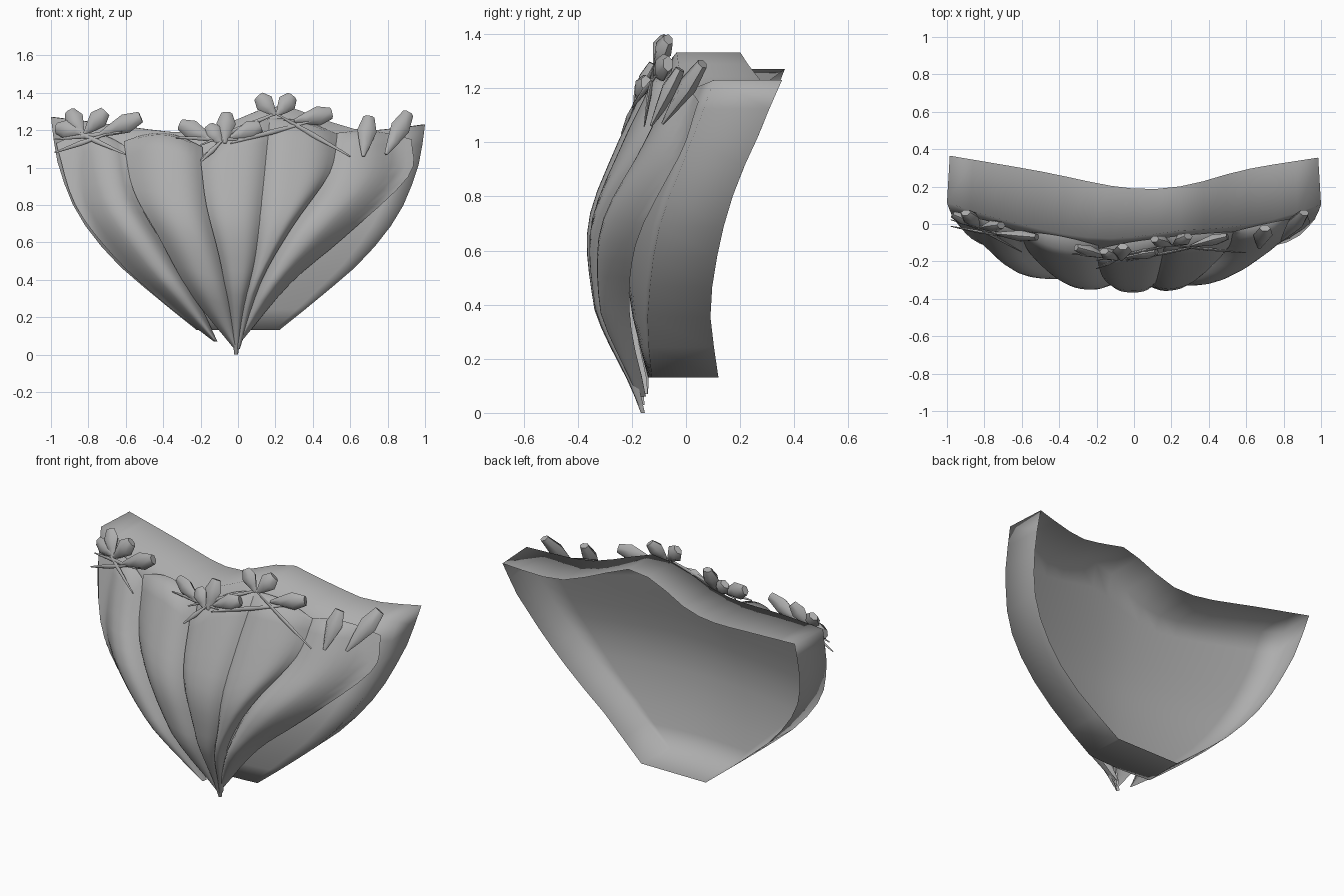
import bpy, bmesh, math
from mathutils import Vector

if "Cube" in bpy.data.objects:
    bpy.data.objects.remove(bpy.data.objects["Cube"])

mat = bpy.data.materials.new("plain_grey")
mat.diffuse_color = (0.42, 0.42, 0.42, 1)
mat.use_nodes = True
mat.node_tree.nodes["Principled BSDF"].inputs["Base Color"].default_value = mat.diffuse_color


def curve(pts, t):
    """Smooth interpolation through (key, value) points."""
    if t <= pts[0][0]:
        return pts[0][1]
    if t >= pts[-1][0]:
        return pts[-1][1]
    i = max(k for k in range(len(pts) - 1) if pts[k][0] <= t)

    def slope(k):
        a, b = pts[max(k - 1, 0)], pts[min(k + 1, len(pts) - 1)]
        return (b[1] - a[1]) / (b[0] - a[0])
    (x0, y0), (x1, y1) = pts[i], pts[i + 1]
    h = x1 - x0
    s = (t - x0) / h
    return ((2*s**3 - 3*s*s + 1) * y0 + (s**3 - 2*s*s + s) * h * slope(i)
            + (3*s*s - 2*s**3) * y1 + (s**3 - s*s) * h * slope(i + 1))


def make(name, bm, angle=180):
    me = bpy.data.meshes.new(name)
    bm.to_mesh(me)
    bm.free()
    me.materials.append(mat)
    ob = bpy.data.objects.new(name, me)
    bpy.context.collection.objects.link(ob)
    bpy.ops.object.select_all(action='DESELECT')
    ob.select_set(True)
    bpy.context.view_layer.objects.active = ob
    bpy.ops.object.shade_smooth_by_angle(angle=math.radians(angle))
    return ob


def grid(bm, rows):
    for a, b in zip(rows, rows[1:]):
        for i in range(len(a) - 1):
            bm.faces.new((a[i], a[i+1], b[i+1], b[i]))


# profiles: half width, wavy top, front depth, rim depth, drape depth
WIDTH = [(.13, .22), (.3, .43), (.5, .66), (.74, .85), (.97, .95), (1.1, .98), (1.25, 1)]
TOP = [(-1, 1.27), (-.6, 1.22), (-.35, 1.19), (-.15, 1.2), (.05, 1.28), (.22, 1.335),
       (.4, 1.28), (.6, 1.21), (.75, 1.2), (1, 1.23)]
FRONT = [(.13, -.14), (.4, -.205), (.7, -.225), (1, -.15), (1.2, -.085), (1.34, -.05)]
BACK = [(.13, .12), (.27, .1), (.4, .09), (.65, .13), (.85, .19), (1.03, .27), (1.23, .35)]
REAR_TOP = [(-1, .365), (-.5, .28), (-.1, .2), (.1, .187), (.3, .21), (.6, .29), (1, .355)]
DRAPE = [(0, -.165), (.1, -.205), (.3, -.305), (.4, -.34), (.7, -.36), (1, -.25),
         (1.2, -.155), (1.4, -.07)]


def shell_y(x, z):
    return curve(FRONT, z) + .18 * abs(x)**1.7


def drape_y(x, z):
    return curve(DRAPE, z) + .22 * x * x


# shell: front panel, then its border swept back as a rim, open at the rear
bm = bmesh.new()
N, M = 16, 10
rows = []
for j in range(M + 1):
    u = j / M
    z0 = .13 + 1.12 * u
    row = []
    for i in range(N + 1):
        x = (2 * i / N - 1) * curve(WIDTH, z0)
        z = z0 + u**4 * (curve(TOP, x) - 1.25)
        row.append(bm.verts.new((x, shell_y(x, z), z)))
    rows.append(row)
grid(bm, rows)
loop = ([r[0] for r in rows] + rows[-1][1:] + [r[-1] for r in rows[-2::-1]]
        + rows[0][-2:0:-1])
top_set = set(rows[-1])
back = []
for v in loop:
    x, y, z = v.co
    yb = curve(REAR_TOP, x) if v in top_set else curve(BACK, z)
    back.append(bm.verts.new((x * .985, yb, z)))
grid(bm, [loop + loop[:1], back + back[:1]])
bmesh.ops.recalc_face_normals(bm, faces=bm.faces)
make("shell", bm)


# draped petals: left edge, right edge (x, z) from tip to top, arch, depth shift,
# edge fold-back amount and its falloff on the left and right halves
def petal(name, left, right, arch, shift, bulge=.075, falloff=(3, 3)):
    bm = bmesh.new()
    R, C = 16, 12

    def edge(pts, t):
        keys = [k / (len(pts) - 1) for k in range(len(pts))]
        return [curve(list(zip(keys, [p[a] for p in pts])), t) for a in (0, 1)]
    rows = []
    for j in range(R + 2):
        t = min(j, R) / R
        (xl, zl), (xr, zr) = edge(left, t), edge(right, t)
        row = []
        for i in range(C + 1):
            s = i / C
            x = xl + (xr - xl) * s
            z = zl + (zr - zl) * s + arch * math.sin(math.pi * s) * t**3
            hump = abs(2 * s - 1)**falloff[s > .5]
            y = drape_y(x, z) + shift + bulge * hump * min(1, .3 + 3 * t)
            if z > .13:
                y = min(y, shell_y(x, z) - .012)
            if j > R:
                y, z = shell_y(x, z) - .008, z + .01
            row.append(bm.verts.new((x, y, z)))
        rows.append(row)
    grid(bm, rows)
    make(name, bm)


petal("petal_far_left",
      [(-.13, .07), (-.4, .28), (-.66, .52), (-.87, .8), (-.97, 1.12)],
      [(-.11, .07), (-.22, .3), (-.38, .56), (-.53, .82), (-.58, 1.09)], .07, .015, .11, (1.4, 3))
petal("petal_left",
      [(-.02, .03), (-.25, .32), (-.43, .64), (-.56, .88), (-.61, 1.13)],
      [(0, .03), (-.02, .25), (-.09, .52), (-.16, .78), (-.19, 1.1)], .06, 0, .08, (2, 3))
petal("petal_middle",
      [(-.02, 0), (-.05, .25), (-.1, .52), (-.17, .8), (-.2, 1.04)],
      [(0, 0), (.04, .25), (.1, .5), (.13, .8), (.18, 1.25)], .05, -.002, .05)
petal("petal_right",
      [(-.01, .03), (.02, .25), (.07, .5), (.1, .8), (.14, 1.25)],
      [(.01, .03), (.12, .38), (.29, .68), (.49, .97), (.53, 1.17)], .03, 0, .065)
petal("petal_far_right",
      [(-.01, .06), (.1, .36), (.25, .65), (.43, .92), (.5, 1.17)],
      [(.01, .06), (.28, .38), (.56, .62), (.91, .95), (.93, 1.14)], .03, .01, .1, (3, 1.5))


# tapered tube along a line, used for both buds and stems
def spindle(name, a, b, sections, lift, flat=.65):
    p, q = [Vector((x, drape_y(x, z) - lift, z)) for x, z in (a, b)]
    d = (q - p).normalized()
    side = d.cross(Vector((0, -1, 0))).normalized()
    up = side.cross(d)
    bm = bmesh.new()
    rings = []
    for t, r in sections:
        ring = [bm.verts.new(p.lerp(q, t) + side * r * math.cos(k * math.pi / 3)
                             + up * r * flat * math.sin(k * math.pi / 3)) for k in range(6)]
        rings.append(ring + ring[:1])
    grid(bm, rings)
    bm.faces.new(rings[0][:6])
    bm.faces.new(rings[-1][:6])
    bmesh.ops.recalc_face_normals(bm, faces=bm.faces)
    make(name, bm, 65)


BUD = [(0, .008), (.3, .03), (.65, .052), (1, .03)]
buds = [((-.83, 1.18), (-.9, 1.3)), ((-.82, 1.18), (-.71, 1.3)), ((-.75, 1.17), (-.52, 1.27)),
        ((-.82, 1.19), (-.97, 1.21)), ((-.13, 1.15), (-.31, 1.23)), ((-.09, 1.13), (-.16, 1.22)),
        ((-.07, 1.13), (-.06, 1.29)), ((-.04, 1.16), (.12, 1.22)), ((.2, 1.28), (.11, 1.38)),
        ((.21, 1.28), (.29, 1.38)), ((.3, 1.25), (.5, 1.29)),
        ((.67, 1.06), (.7, 1.27)), ((.79, 1.07), (.91, 1.29))]
for n, (a, b) in enumerate(buds):
    spindle(f"bud_{n}", a, b, BUD, .005)

STEM = [(0, .004), (.5, .014), (1, .004)]
stems = [((-.98, 1.08), (-.7, 1.18)), ((-.93, 1.22), (-.6, 1.07)), ((-.98, 1.15), (-.62, 1.19)),
         ((-.33, 1.16), (0, 1.15)), ((-.2, 1.12), (.25, 1.31)), ((.2, 1.29), (.6, 1.06)),
         ((-.04, 1.13), (.4, 1.25)), ((-.2, 1.03), (-.08, 1.15))]
for n, (a, b) in enumerate(stems):
    spindle(f"stem_{n}", a, b, STEM, .01)
